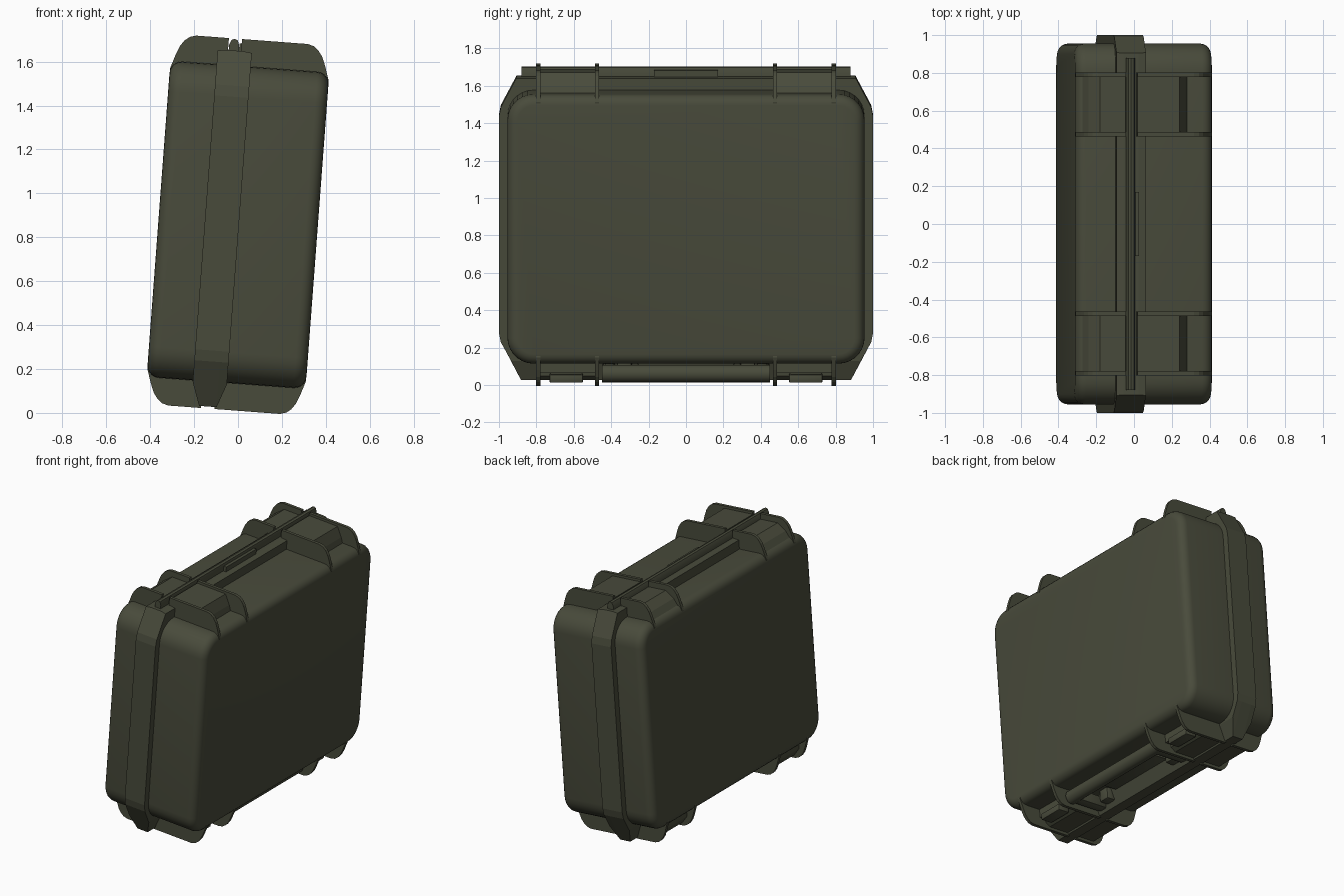
import bpy, bmesh, math
from mathutils import Matrix, Vector

if "Cube" in bpy.data.objects:
    bpy.data.objects.remove(bpy.data.objects["Cube"])

# The case is modelled upright (u = thickness, y = width, v = height), then leaned over
TILT = Matrix.Translation((0, 0, 0.857)) @ Matrix.Rotation(math.radians(4.3), 4, 'Y')

olive = bpy.data.materials.new("dark olive plastic")
olive.diffuse_color = (0.066, 0.070, 0.044, 1)
olive.use_nodes = True
olive.node_tree.nodes["Principled BSDF"].inputs["Base Color"].default_value = olive.diffuse_color


def finish(name, bm, angle=None, bevel=0.0):
    bmesh.ops.recalc_face_normals(bm, faces=bm.faces)
    if bevel:
        bmesh.ops.bevel(bm, geom=bm.edges[:], offset=bevel, segments=2,
                        affect='EDGES', profile=0.5, clamp_overlap=True)
    bm.transform(TILT)
    me = bpy.data.meshes.new(name)
    bm.to_mesh(me)
    bm.free()
    me.materials.append(olive)
    ob = bpy.data.objects.new(name, me)
    bpy.context.collection.objects.link(ob)
    if angle:
        bpy.ops.object.select_all(action='DESELECT')
        ob.select_set(True)
        bpy.context.view_layer.objects.active = ob
        bpy.ops.object.shade_smooth_by_angle(angle=math.radians(angle))
    return ob


def loft(name, rings, angle=None):
    """Skin a list of equal-length closed rings and cap both ends."""
    bm = bmesh.new()
    rows = [[bm.verts.new(p) for p in r] for r in rings]
    n = len(rows[0])
    for a, b in zip(rows, rows[1:]):
        for i in range(n):
            bm.faces.new((a[i], a[(i + 1) % n], b[(i + 1) % n], b[i]))
    bm.faces.new(rows[0])
    bm.faces.new(rows[-1])
    return finish(name, bm, angle)


def prism(name, pts, y0, y1, angle=None):
    """Extrude a (u, v) profile along the width."""
    return loft(name, [[(u, y, v) for u, v in pts] for y in (y0, y1)], angle)


def box(name, u0, u1, y0, y1, v0, v1, bevel=0.0):
    bm = bmesh.new()
    m = Matrix.Translation(((u0 + u1) / 2, (y0 + y1) / 2, (v0 + v1) / 2)) \
        @ Matrix.Diagonal((abs(u1 - u0), abs(y1 - y0), abs(v1 - v0), 1))
    bmesh.ops.create_cube(bm, size=1, matrix=m)
    return finish(name, bm, 30 if bevel else None, bevel)


def rounded(u, hy, hv, r, seg=7):
    out = []
    for q, (sy, sv) in enumerate(((1, 1), (-1, 1), (-1, -1), (1, -1))):
        for i in range(seg + 1):
            a = math.pi / 2 * (q + i / seg)
            out.append((u, sy * (hy - r) + r * math.cos(a), sv * (hv - r) + r * math.sin(a)))
    return out


# Rounded shell: fillet on both outer faces
F = 0.055
rings = []
for side in (-1, 1):
    part = []
    for i in range(6):
        a = math.pi / 2 * i / 5
        inset = F * (1 - math.cos(a))
        part.append(rounded(side * (0.363 - F + F * math.sin(a)), 0.955 - inset, 0.722 - inset, 0.14 - inset))
    rings += part[::-1] if side < 0 else part
loft("case_shell", rings, 40)


# Flange band with clipped corners, thinning towards the bottom
def clipped(u, bottom, top):
    def edge(v):
        return 1 - (v - 0.6) * 0.5
    half = [(edge(bottom), -bottom), (0.99, -0.63), (1, -0.58), (1, 0.58), (0.99, 0.63), (edge(top), top)]
    return [(u, y, v) for y, v in half] + [(u, -y, v) for y, v in reversed(half)]


loft("flange_band", [clipped(-0.152, 0.73, 0.785), clipped(-0.115, 0.836, 0.79),
                     clipped(-0.035, 0.836, 0.79), clipped(0.004, 0.73, 0.785)])

# Closing ridge along the top
prism("top_ridge", [(-0.102, 0.78), (-0.102, 0.815), (-0.092, 0.838), (-0.078, 0.843),
                    (-0.064, 0.838), (-0.056, 0.815), (-0.056, 0.78)], -0.88, 0.88, 30)
box("ridge_tab", -0.055, -0.035, -0.17, 0.17, 0.78, 0.825)

# Thin ribs, one profile mirrored to both halves and both ends
rib = [(0.045, 0.65), (0.355, 0.65), (0.363, 0.685), (0.340, 0.755), (0.325, 0.792),
       (0.305, 0.820), (0.283, 0.837), (0.255, 0.845), (0.045, 0.845)]
for y in (-0.79, -0.475, 0.475, 0.79):
    for su, un in ((-1, "left"), (1, "right")):
        for sv, vn in ((-1, "bottom"), (1, "top")):
            inner = 0.105 if su < 0 else 0.050
            pts = [(-0.105 if (su < 0 and u < 0.1) else (-0.045 if u < 0.1 else su * u), sv * v)
                   for u, v in rib]
            prism(f"{vn}_{un}_rib", pts, y - 0.011, y + 0.011)

for s in (-1, 1):
    y0, y1 = s * 0.475, s * 0.79
    # Top hinge plates between each pair of ribs
    prism("hinge_plate", [(-0.045, 0.70), (0.235, 0.70), (0.215, 0.760), (0.180, 0.828), (-0.045, 0.828)], y0, y1)
    prism("hinge_plate_rear", [(-0.105, 0.70), (-0.34, 0.70), (-0.30, 0.760), (-0.24, 0.805), (-0.105, 0.805)], y0, y1)
    # Bottom latches between each pair of ribs
    prism("latch_plate", [(-0.30, -0.70), (-0.29, -0.775), (-0.25, -0.825), (0.12, -0.825),
                          (0.155, -0.80), (0.165, -0.70)], y0, y1)
    box("latch_lip", 0.15, 0.235, s * 0.55, s * 0.73, -0.83, -0.785, 0.008)
    box("latch_base", 0.15, 0.20, y0, y1, -0.78, -0.70)
    # Handle arms and pivots
    box("handle_arm", -0.03, 0.23, s * 0.375, s * 0.45, -0.822, -0.742, 0.018)
    box("handle_pivot", -0.04, 0.04, s * 0.29, s * 0.37, -0.80, -0.70, 0.012)

# Folding carry handle bar, oval in section
prism("handle_bar", [(0.215 + 0.045 * math.cos(a), -0.782 + 0.047 * math.sin(a))
                     for a in (math.tau * i / 16 for i in range(16))], -0.45, 0.45, 40)
# Raised seat under the handle
box("handle_seat", -0.03, 0.14, -0.26, 0.26, -0.745, -0.70, 0.01)
